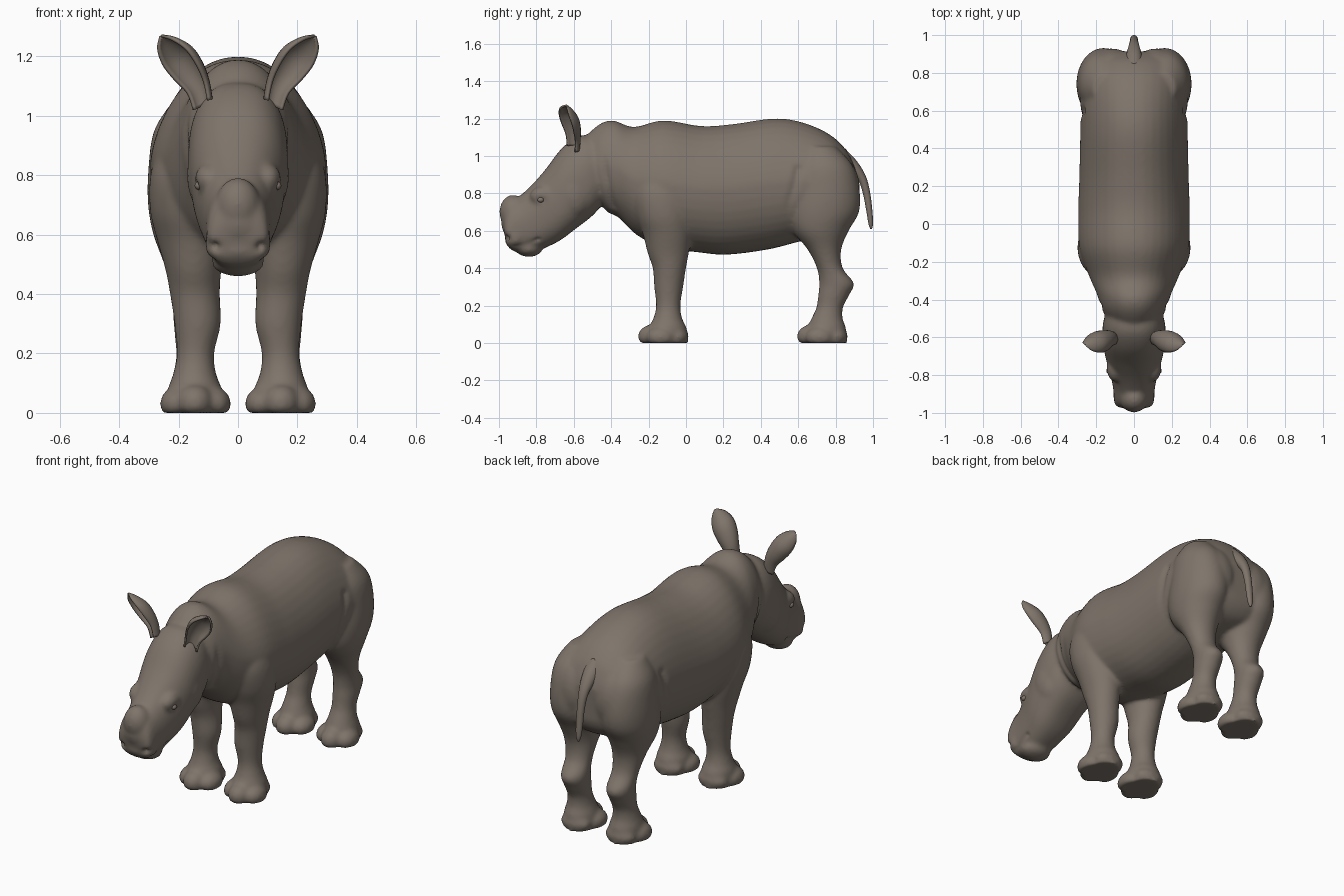
import bpy, bmesh, math
from mathutils import Vector

cube = bpy.data.objects.get("Cube")
if cube:
    bpy.data.objects.remove(cube)

hide = bpy.data.materials.new("grey_brown_hide")
hide.use_nodes = True
COLOUR = (0.21, 0.175, 0.145, 1)
hide.diffuse_color = COLOUR
hide.node_tree.nodes["Principled BSDF"].inputs["Base Color"].default_value = COLOUR


def finish(name, bm):
    bmesh.ops.recalc_face_normals(bm, faces=bm.faces)
    mesh = bpy.data.meshes.new(name)
    bm.to_mesh(mesh)
    bm.free()
    mesh.materials.append(hide)
    for p in mesh.polygons:
        p.use_smooth = True
    ob = bpy.data.objects.new(name, mesh)
    bpy.context.collection.objects.link(ob)
    return ob


def spline(rows, steps=5):
    """Smooth rows of numbers with a Catmull-Rom curve."""
    out = []
    for i in range(len(rows) - 1):
        a, b, c, d = (rows[max(0, min(len(rows) - 1, i + k))] for k in (-1, 0, 1, 2))
        for s in range(steps):
            t = s / steps
            out.append([q + t / 2 * (r - p + t * (2*p - 5*q + 4*r - e + t * (3*(q - r) + e - p)))
                        for p, q, r, e in zip(a, b, c, d)])
    return out + [list(rows[-1])]


def loft(bm, rows, side=1, peak=1.0, box=1.0, n=40):
    """Each row: top y, top z, bottom y, bottom z, half width, centre x."""
    rings = []
    for y1, z1, y2, z2, w, xc in spline(rows):
        ring = []
        for k in range(n):
            t = math.tau * k / n
            c, s = math.cos(t), math.sin(t)
            up = math.copysign(abs(c) ** (peak if c > 0 else box), c)
            x = w * math.copysign(abs(s) ** box, s)
            ring.append(bm.verts.new((side * (xc + x),
                                      (y1 + y2) / 2 + up * (y1 - y2) / 2,
                                      (z1 + z2) / 2 + up * (z1 - z2) / 2)))
        rings.append(ring)
    for a, b in zip(rings, rings[1:]):
        for k in range(n):
            bm.faces.new((a[k], a[(k + 1) % n], b[(k + 1) % n], b[k]))
    bm.faces.new(rings[0])
    bm.faces.new(rings[-1])


def blob(bm, centre, radii):
    """Ellipsoid, flattened where it meets the ground."""
    made = bmesh.ops.create_uvsphere(bm, u_segments=24, v_segments=16, radius=1)["verts"]
    for v in made:
        v.co = Vector(c + r * p for c, r, p in zip(centre, radii, v.co))
        v.co.z = max(v.co.z, 0)


skin = bmesh.new()

# Trunk, from neck to rump
loft(skin, [(-.56, 1.08, -.47, .76, .13, 0), (-.47, 1.165, -.42, .70, .175, 0),
            (-.39, 1.19, -.36, .67, .195, 0), (-.28, 1.155, -.26, .575, .24, 0),
            (-.12, 1.19, -.12, .51, .29, 0), (.08, 1.16, .06, .485, .295, 0),
            (.25, 1.17, .22, .472, .29, 0), (.47, 1.20, .44, .50, .285, 0),
            (.62, 1.18, .60, .54, .283, 0), (.76, 1.12, .74, .57, .285, 0),
            (.85, 1.04, .84, .60, .26, 0), (.895, .96, .89, .65, .22, 0),
            (.915, .90, .91, .70, .13, 0)],
     peak=1.3, box=.93)

# Head, from nape to nose
loft(skin, [(-.44, 1.10, -.44, .75, .14, 0), (-.56, 1.11, -.50, .68, .165, 0),
            (-.66, 1.045, -.59, .61, .165, 0), (-.75, .93, -.67, .55, .15, 0),
            (-.82, .85, -.75, .51, .128, 0), (-.89, .785, -.83, .485, .112, 0),
            (-.955, .74, -.89, .485, .106, 0), (-.978, .66, -.93, .495, .102, 0),
            (-.975, .60, -.955, .52, .075, 0)], box=.82)
blob(skin, (0, -.925, .70), (.075, .073, .092))       # horn bud
blob(skin, (0, -.92, .64), (.09, .068, .08))          # horn base
blob(skin, (0, -.84, .505), (.088, .072, .045))       # lower lip
blob(skin, (0, -.91, .55), (.11, .058, .05))          # upper lip

# Each leg row: height, front y, back y, half width, centre x
fore = [(.92, -.24, -.02, .08, .18), (.80, -.28, .02, .115, .18), (.68, -.265, .03, .128, .168),
        (.58, -.23, .03, .117, .155), (.48, -.205, .015, .094, .15), (.40, -.178, .0, .084, .145),
        (.30, -.17, -.015, .078, .136), (.20, -.16, -.03, .063, .143),
        (.13, -.175, -.02, .073, .146), (.08, -.20, .003, .09, .145), (0, -.20, .012, .092, .143)]
hind = [(1.05, .64, .80, .07, .15), (.95, .59, .89, .115, .168), (.82, .565, .928, .14, .162),
        (.70, .545, .925, .143, .16), (.60, .57, .87, .125, .16), (.50, .65, .83, .094, .155),
        (.40, .70, .838, .074, .15), (.32, .712, .898, .072, .146), (.26, .707, .875, .068, .145),
        (.19, .697, .84, .063, .145), (.13, .67, .838, .073, .146), (.08, .65, .855, .088, .145),
        (0, .65, .862, .092, .143)]
for side in (1, -1):
    for leg in (fore, hind):
        loft(skin, [(f, z, b, z, w, x) for z, f, b, w, x in leg], side)
        # Three toes and a heel pad
        toe = leg[-1][1]
        blob(skin, (side * .145, toe + .015, .035), (.062, .072, .062))
        blob(skin, (side * .207, toe + .065, .03), (.056, .077, .057))
        blob(skin, (side * .08, toe + .065, .03), (.057, .077, .057))
        blob(skin, (side * .143, toe + .155, .035), (.09, .06, .05))
    # Cheek, brow, nostril wing and buttock
    blob(skin, (side * .10, -.60, .80), (.072, .10, .13))
    blob(skin, (side * .10, -.76, .785), (.046, .075, .055))
    blob(skin, (side * .075, -.912, .57), (.036, .045, .04))
    blob(skin, (side * .12, .80, .82), (.14, .13, .19))

body = finish("body", skin)

# Fuse the masses into one smooth hide
bpy.context.view_layer.objects.active = body
body.select_set(True)
remesh = body.modifiers.new("fuse", "REMESH")
remesh.mode = "VOXEL"
remesh.voxel_size = .0105
remesh.use_smooth_shade = True
soften = body.modifiers.new("soften", "SMOOTH")
soften.factor = .5
soften.iterations = 10
for mod in ("fuse", "soften"):
    bpy.ops.object.modifier_apply(modifier=mod)

# Press skin folds, mouth line, nostrils and eye sockets into the hide
folds = [([(.20, -.45, 1.04), (.19, -.435, .92), (.18, -.42, .82), (.13, -.40, .72)], .022, .016),
         ([(.27, .60, .93), (.29, .58, .84), (.29, .553, .74), (.27, .545, .62)], .022, .012),
         ([(.105, -.79, .55), (.105, -.85, .525), (.09, -.92, .505)], .011, .015),
         ([(.078, -.96, .56), (.085, -.945, .565)], .016, .022),
         ([(.145, -.785, .765), (.145, -.77, .765)], .016, .008)]
normals = [v.normal.copy() for v in body.data.vertices]
for points, radius, depth in folds:
    path = [Vector(p) for p in spline(points, 6)]
    for v, nrm in zip(body.data.vertices, normals):
        here = Vector((abs(v.co.x), v.co.y, v.co.z))
        if (here - path[len(path) // 2]).length < .3:
            d = min((here - p).length for p in path) / radius
            v.co -= nrm * depth * math.exp(-d * d)
body.data.materials.clear()
body.data.materials.append(hide)
for p in body.data.polygons:
    p.material_index = 0
    p.use_smooth = True

# Ears: cupped leaves opening forward and outward
for label, side in (("left", 1), ("right", -1)):
    bm = bmesh.new()
    grid = []
    leaf = [(.115, -.60, 1.04, .036), (.13, -.60, 1.10, .042), (.162, -.61, 1.155, .056),
            (.198, -.622, 1.205, .058), (.235, -.636, 1.245, .036), (.258, -.64, 1.268, .003)]
    across = Vector((.62, .55, -.42)).normalized()
    back = Vector((-.5, .75, .2)).normalized()
    for x, y, z, w in spline(leaf, 4):
        row = []
        for k in range(13):
            t = (k / 6 - 1) * 1.75
            p = Vector((x, y, z)) + across * w * math.sin(t) + back * w * (math.cos(t) - .3)
            row.append(bm.verts.new((side * p.x, p.y, p.z)))
        grid.append(row)
    for a, b in zip(grid, grid[1:]):
        for k in range(12):
            bm.faces.new((a[k], a[k + 1], b[k + 1], b[k]))
    ear = finish(label + "_ear", bm)
    thick = ear.modifiers.new("thickness", "SOLIDIFY")
    thick.thickness = .01
    thick.offset = 0

    # Eyeball
    bm = bmesh.new()
    blob(bm, (side * .132, -.777, .765), (.014, .017, .014))
    finish(label + "_eye", bm)

# Tail
bm = bmesh.new()
loft(bm, [(.85, 1.04, .82, .94, .05, 0), (.915, .97, .885, .90, .04, 0),
          (.962, .89, .925, .86, .028, 0), (.985, .80, .948, .79, .022, 0),
          (.997, .70, .965, .70, .02, 0), (1.0, .64, .975, .64, .015, 0),
          (.995, .61, .985, .61, .005, 0)], n=20)
finish("tail", bm)
